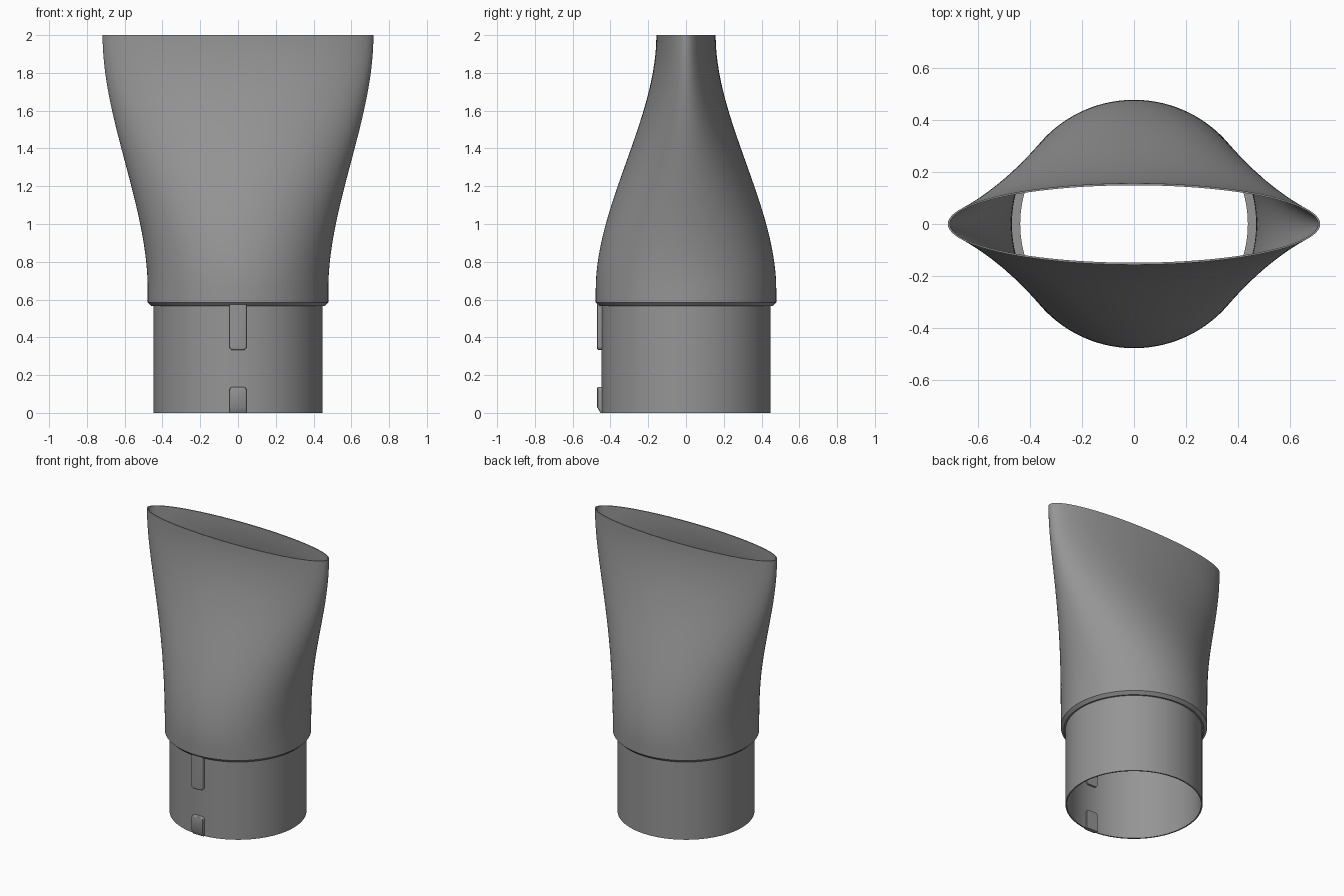
import bpy, bmesh, math

if "Cube" in bpy.data.objects:
    bpy.data.objects.remove(bpy.data.objects["Cube"])

SEG = 128
grey = bpy.data.materials.new("mid grey plastic")
grey.diffuse_color = (0.3, 0.3, 0.3, 1)
grey.use_nodes = True
grey.node_tree.nodes["Principled BSDF"].inputs["Base Color"].default_value = grey.diffuse_color


def finish(bm, name):
    bmesh.ops.recalc_face_normals(bm, faces=bm.faces[:])
    me = bpy.data.meshes.new(name)
    bm.to_mesh(me)
    bm.free()
    me.materials.append(grey)
    ob = bpy.data.objects.new(name, me)
    bpy.context.collection.objects.link(ob)
    bpy.ops.object.select_all(action='DESELECT')
    ob.select_set(True)
    bpy.context.view_layer.objects.active = ob
    bpy.ops.object.shade_smooth_by_angle(angle=math.radians(30))
    return ob


def loft(name, rings):
    """Closed shell through elliptical rings (half width, half depth, height)."""
    bm = bmesh.new()
    loops = []
    for a, b, z in rings:
        loops.append([bm.verts.new((a * math.cos(2 * math.pi * i / SEG),
                                    b * math.sin(2 * math.pi * i / SEG), z))
                      for i in range(SEG)])
    for k, lo in enumerate(loops):
        up = loops[(k + 1) % len(loops)]
        for i in range(SEG):
            j = (i + 1) % SEG
            bm.faces.new((lo[i], lo[j], up[j], up[i]))
    return finish(bm, name)


def flare(z, wall=0.0):
    """Round collar blending into a wide flat mouth."""
    t = max(0.0, (z - 0.65) / 1.35)
    s = t * t * (3 - 2 * t)
    return (0.478 + 0.239 * s - wall, 0.478 - 0.321 * s - wall, z)


# Flared nozzle with chamfered collar, hollow inside
heights = [0.65 + 1.35 * i / 36 for i in range(37)]
outer = [(0.445, 0.445, 0.565), (0.458, 0.458, 0.565), flare(0.585)]
outer += [flare(z) for z in heights]
inner = [flare(z, 0.008) for z in reversed(heights)]
inner += [flare(0.6, 0.008), (0.445, 0.445, 0.6)]
loft("flared_nozzle", outer + inner)

# Straight connecting tube
loft("connector_tube", [(0.447, 0.447, 0), (0.447, 0.447, 0.6),
                        (0.438, 0.438, 0.6), (0.438, 0.438, 0)])


def tab(name, z0, z1, round_top, foot=0.0):
    """Rounded locking tab through the front wall of the tube."""
    bm = bmesh.new()
    bmesh.ops.create_cube(bm, size=1)
    for v in bm.verts:
        v.co = (v.co.x * 0.09, -0.447 + v.co.y * 0.046,
                z0 if v.co.z < 0 else z1)
    end = z1 if round_top else z0
    # round the two corners of the free end, then soften the front rim
    corners = [e for e in bm.edges
               if all(abs(v.co.z - end) < 1e-4 for v in e.verts)
               and abs(e.verts[0].co.x - e.verts[1].co.x) < 1e-4]
    bmesh.ops.bevel(bm, geom=corners, offset=0.018, segments=4,
                    profile=0.5, affect='EDGES')
    rim = [e for e in bm.edges
           if all(v.co.y < -0.4699 for v in e.verts)
           and not (round_top and all(v.co.z < z0 + 1e-4 for v in e.verts))
           and not (not round_top and all(v.co.z > z1 - 1e-4 for v in e.verts))]
    bmesh.ops.bevel(bm, geom=rim, offset=0.007, segments=3,
                    profile=0.5, affect='EDGES')
    # sloped lead-in at the foot
    if foot:
        bmesh.ops.bisect_plane(bm, geom=bm.verts[:] + bm.edges[:] + bm.faces[:],
                               plane_co=(0, 0, foot), plane_no=(0, 0, 1))
        for v in bm.verts:
            if v.co.z < z0 + 1e-4 and v.co.y < -0.455:
                v.co.y += 0.017
    return finish(bm, name)


tab("upper_locking_tab", 0.333, 0.575, False)
tab("lower_locking_tab", 0.0, 0.138, True, 0.03)
